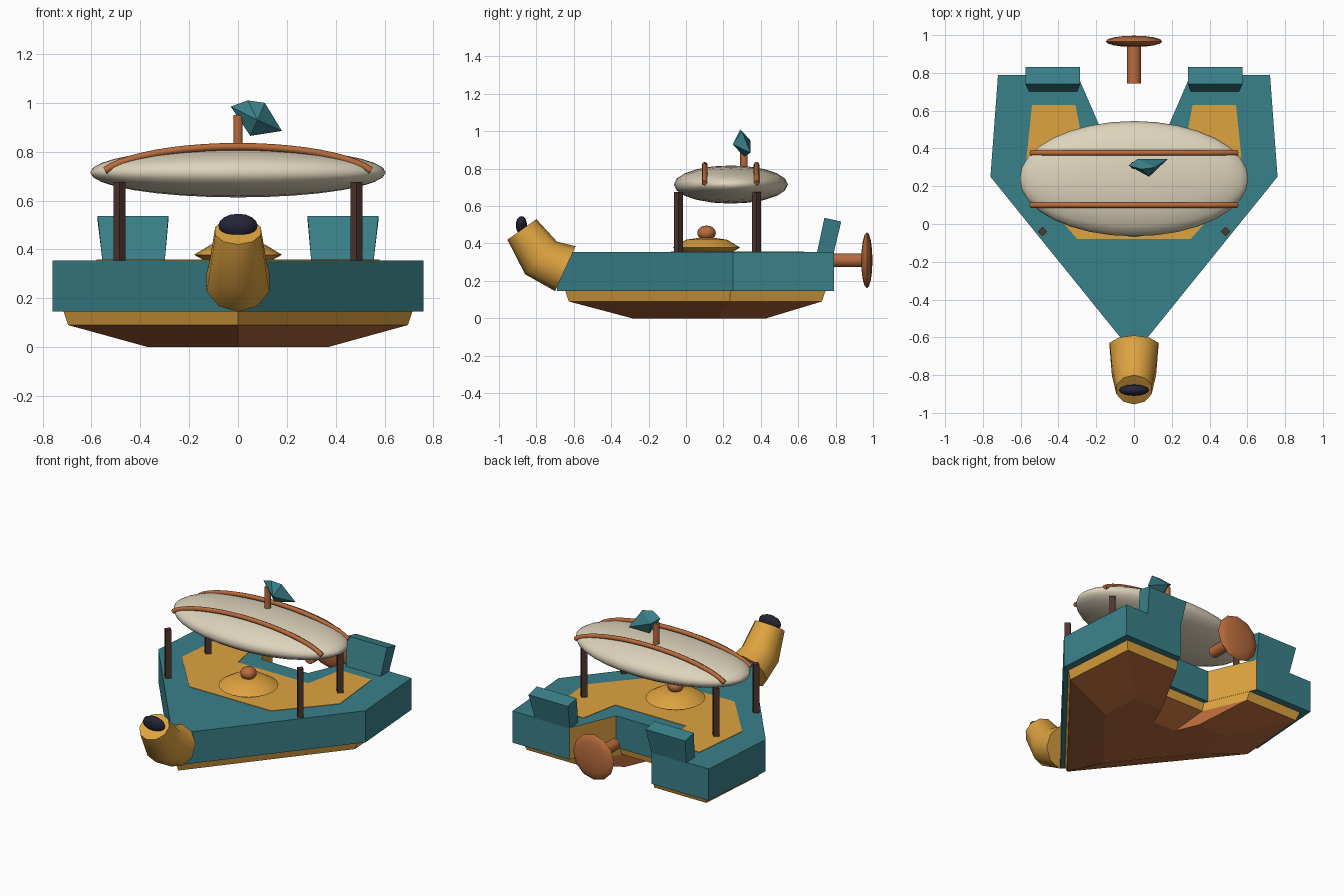
import bpy, bmesh, math
from mathutils import Matrix, Vector

cube = bpy.data.objects.get("Cube")
if cube:
    bpy.data.objects.remove(cube)


def material(name, rgb):
    col = [(c / 255 / 12.92 if c < 11 else ((c / 255 + 0.055) / 1.055) ** 2.4) for c in rgb] + [1]
    m = bpy.data.materials.new(name)
    m.use_nodes = True
    m.diffuse_color = col
    m.node_tree.nodes["Principled BSDF"].inputs["Base Color"].default_value = col
    return m


teal = material("teal paint", (58, 129, 138))
gold = material("gold", (222, 163, 64))
copper = material("copper", (184, 107, 60))
cream = material("cream cloth", (222, 212, 188))
wood = material("dark wood", (80, 54, 46))
navy = material("dark navy", (36, 36, 54))


def finish(name, bm, mats, smooth=None):
    bmesh.ops.recalc_face_normals(bm, faces=bm.faces[:])
    me = bpy.data.meshes.new(name)
    bm.to_mesh(me)
    bm.free()
    ob = bpy.data.objects.new(name, me)
    bpy.context.collection.objects.link(ob)
    for m in mats:
        me.materials.append(m)
    if smooth:
        bpy.ops.object.select_all(action='DESELECT')
        ob.select_set(True)
        bpy.context.view_layer.objects.active = ob
        bpy.ops.object.shade_smooth_by_angle(angle=math.radians(smooth))
    return ob


def loft(bm, rings, colours=None):
    """Skin matching closed rings of points and cap both ends."""
    vs = [[bm.verts.new(p) for p in ring] for ring in rings]
    n = len(vs[0])
    for k in range(len(vs) - 1):
        for i in range(n):
            j = (i + 1) % n
            f = bm.faces.new((vs[k][i], vs[k][j], vs[k + 1][j], vs[k + 1][i]))
            f.material_index = colours[k] if colours else 0
    bm.faces.new(vs[0])
    cap = bm.faces.new(vs[-1])
    cap.material_index = colours[-1] if colours else 0


def ellipsoid(name, loc, radii, mat, u=16, v=10, pole='Z'):
    bm = bmesh.new()
    bmesh.ops.create_uvsphere(bm, u_segments=u, v_segments=v, radius=1)
    turn = {'Z': Matrix(), 'X': Matrix.Rotation(math.pi / 2, 4, 'Y'),
            'Y': Matrix.Rotation(math.pi / 2, 4, 'X')}[pole]
    bm.transform(Matrix.Translation(loc) @ Matrix.Diagonal((*radii, 1)) @ turn)
    finish(name, bm, [mat], 60)


def rod(name, a, b, r, mat, sides, smooth=None):
    a, b = Vector(a), Vector(b)
    bm = bmesh.new()
    bmesh.ops.create_cone(bm, cap_ends=True, segments=sides, radius1=r, radius2=r, depth=(b - a).length)
    bm.transform(Matrix.Translation((a + b) / 2) @ (b - a).to_track_quat('Z', 'Y').to_matrix().to_4x4())
    finish(name, bm, [mat], smooth)


def mirrored(half):
    return half + [(-x, y) for x, y in reversed(half) if x > 0]


# Hull: arrow-shaped outline with a stern notch, stepped and tapered downwards
outline = mirrored([(0, -0.69), (0.76, 0.25), (0.72, 0.79), (0.30, 0.79), (0.17, 0.49)])


def hull_ring(scale, yc, z):
    return [(x * scale, yc + (y - yc) * scale, z) for x, y in outline]


bm = bmesh.new()
loft(bm, [hull_ring(1, 0.05, 0.355), hull_ring(1, 0.05, 0.145), hull_ring(0.94, 0.05, 0.145),
          hull_ring(0.915, 0.05, 0.09), hull_ring(0.485, 0.09, 0)], [0, 0, 1, 2, 2])
bm.normal_update()
for f in bm.faces:  # gold side walls in the notch
    c = f.calc_center_median()
    if 0.2 < c.z < 0.3 and 0.5 < c.y < 0.75 and abs(c.x) < 0.3:
        f.material_index = 1
finish("hull", bm, [teal, gold, copper])

# Deck panel
deck = mirrored([(0.30, -0.08), (0.58, 0.24), (0.54, 0.63), (0.31, 0.63), (0.26, 0.37)])
bm = bmesh.new()
loft(bm, [[(x, y, z) for x, y in deck] for z in (0.352, 0.358)])
finish("deck", bm, [gold])

# Stern seat backs, leaning and widening upwards
for side, s in (("left", 1), ("right", -1)):
    bm = bmesh.new()
    rings = []
    for x0, x1, ya, za, yb, zb in ((0.30, 0.555, 0.70, 0.35, 0.79, 0.35),
                                   (0.285, 0.575, 0.74, 0.537, 0.83, 0.517)):
        rings.append([(s * x0, ya, za), (s * x1, ya, za), (s * x1, yb, zb), (s * x0, yb, zb)])
    loft(bm, rings)
    finish(side + "_seat_back", bm, [teal])
    # Posts under the balloon
    for end, y in (("front", -0.04), ("rear", 0.377)):
        rod(f"{end}_{side}_post", (s * 0.485, y, 0.35), (s * 0.485, y, 0.675), 0.025, wood, 4)

# Neck and head: a bent tube
bm = bmesh.new()
rings = []
for (ya, za), (yb, zb), w in (((-0.70, 0.145), (-0.59, 0.385), 0.135),
                              ((-0.86, 0.235), (-0.69, 0.41), 0.123),
                              ((-0.955, 0.42), (-0.80, 0.53), 0.098)):
    ring = []
    for i in range(10):
        t = math.tau * i / 10
        k = (1 - math.cos(t)) / 2
        ring.append((w * math.sin(t), ya + (yb - ya) * k, za + (zb - za) * k))
    rings.append(ring)
loft(bm, rings)
finish("head", bm, [gold], 50)
ellipsoid("head_cap", (0, -0.88, 0.498), (0.08, 0.03, 0.048), navy, 12, 8)

# Deck dish and knob
bm = bmesh.new()
loft(bm, [[(r * math.cos(math.tau * i / 20), 0.11 + r * math.sin(math.tau * i / 20), z) for i in range(20)]
          for r, z in ((0.14, 0.356), (0.18, 0.378), (0.11, 0.42), (0.04, 0.43))])
finish("dish", bm, [gold], 50)
ellipsoid("knob", (0, 0.11, 0.456), (0.05, 0.05, 0.04), copper, 12, 8)

# Balloon with two bands
ellipsoid("balloon", (0, 0.24, 0.715), (0.605, 0.305, 0.102), cream, 20, 16, 'X')
for name, y in (("front_band", 0.10), ("rear_band", 0.377)):
    cu = bpy.data.curves.new(name, 'CURVE')
    cu.dimensions = '3D'
    cu.bevel_depth = 0.015
    cu.bevel_resolution = 2
    cu.use_fill_caps = True
    sp = cu.splines.new('POLY')
    sp.points.add(20)
    for i, p in enumerate(sp.points):
        a = math.asin(0.545 / 0.58) * (i / 10 - 1)
        p.co = (0.58 * math.sin(a), y, 0.672 + 0.149 * math.cos(a), 1)
    cu.materials.append(copper)
    bpy.context.collection.objects.link(bpy.data.objects.new(name, cu))

# Mast and faceted pennant
rod("mast", (0, 0.31, 0.79), (0, 0.31, 0.95), 0.02, copper, 10, 40)
bm = bmesh.new()
for p in ((-0.03, 0.31, 0.985), (0.04, 0.29, 1.01), (0.11, 0.30, 1.0), (0.18, 0.345, 0.885),
          (0.05, 0.31, 0.865), (0.08, 0.25, 0.93), (0.02, 0.345, 0.95)):
    bm.verts.new(p)
bmesh.ops.convex_hull(bm, input=bm.verts[:])
finish("pennant", bm, [teal])

# Propeller
rod("propeller_shaft", (0, 0.745, 0.31), (0, 0.96, 0.31), 0.037, copper, 12, 40)
ellipsoid("propeller_disc", (0, 0.967, 0.31), (0.15, 0.03, 0.15), copper, 12, 8, 'Y')
